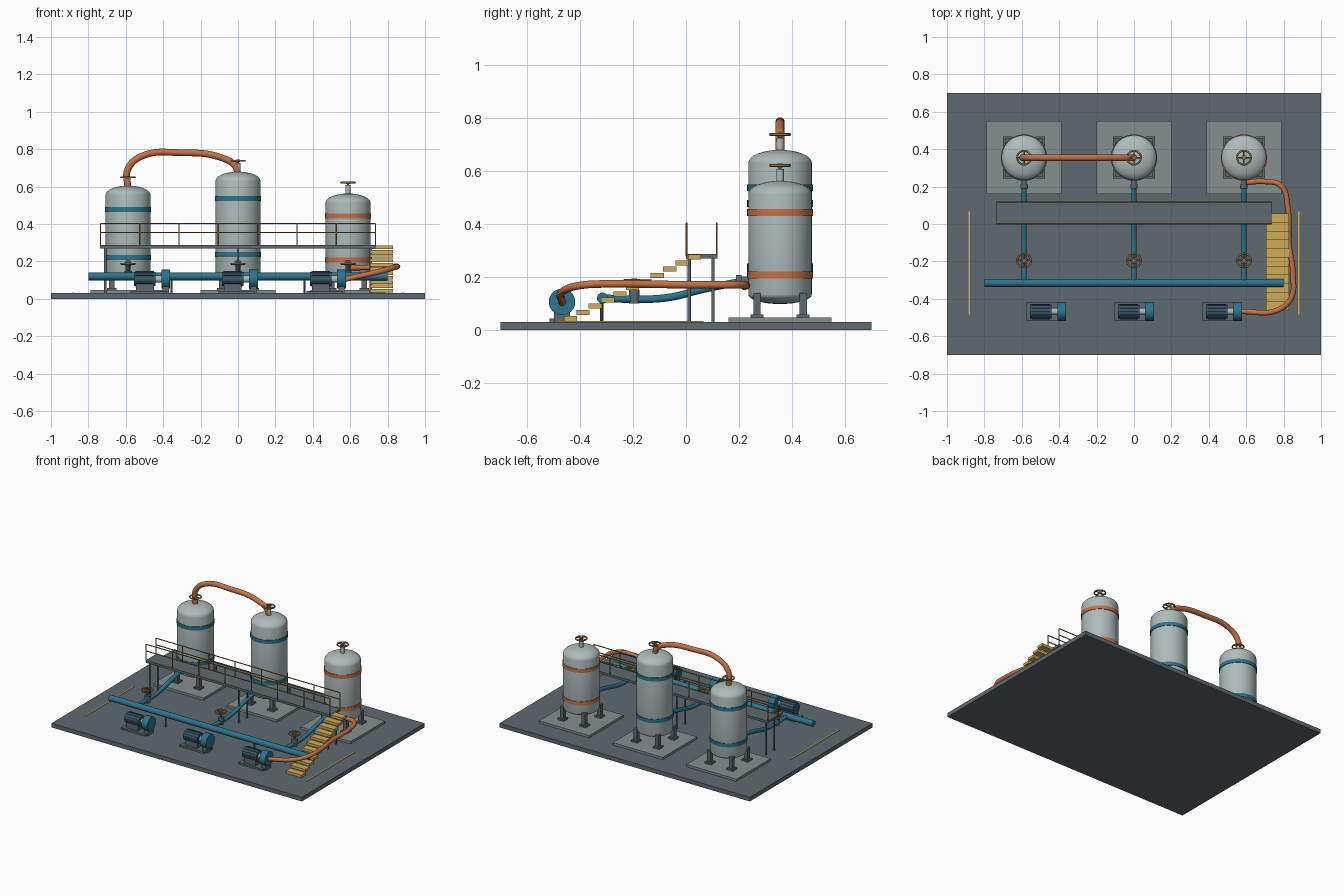
import bpy, bmesh, math
from math import sin, cos, pi
from mathutils import Vector

if "Cube" in bpy.data.objects:
    bpy.data.objects.remove(bpy.data.objects["Cube"])


def mat(name, r, g, b):
    m = bpy.data.materials.new(name)
    m.diffuse_color = [(c / 255) ** 2.2 for c in (r, g, b)] + [1]
    m.use_nodes = True
    m.node_tree.nodes["Principled BSDF"].inputs["Base Color"].default_value = m.diffuse_color
    return m


STEEL = mat("dark_steel", 94, 105, 111)
CONCRETE = mat("concrete", 133, 142, 141)
SHELL = mat("tank_shell", 172, 186, 185)
TEAL = mat("teal", 48, 116, 140)
ORANGE = mat("orange", 196, 113, 72)
YELLOW = mat("yellow", 208, 170, 88)
BRASS = mat("brass", 160, 124, 70)
NAVY = mat("motor_blue", 58, 88, 106)


def add(name, verts, faces, m, smooth=False):
    me = bpy.data.meshes.new(name)
    me.from_pydata(verts, [], faces)
    bm = bmesh.new()
    bm.from_mesh(me)
    bmesh.ops.recalc_face_normals(bm, faces=bm.faces)
    bm.to_mesh(me)
    bm.free()
    me.materials.append(m)
    ob = bpy.data.objects.new(name, me)
    bpy.context.collection.objects.link(ob)
    if smooth:
        bpy.ops.object.select_all(action='DESELECT')
        ob.select_set(True)
        bpy.context.view_layer.objects.active = ob
        bpy.ops.object.shade_smooth_by_angle(angle=math.radians(35))
    return ob


def box(name, x0, x1, y0, y1, z0, z1, m):
    v = [(x, y, z) for x in (x0, x1) for y in (y0, y1) for z in (z0, z1)]
    f = [(0, 1, 3, 2), (4, 6, 7, 5), (0, 4, 5, 1), (2, 3, 7, 6), (0, 2, 6, 4), (1, 5, 7, 3)]
    return add(name, v, f, m)


def lathe(name, origin, axis, profile, m, n=40):
    """Spin (radius, height) points round an axis and cap both ends."""
    q = Vector((0, 0, 1)).rotation_difference(Vector(axis))
    o = Vector(origin)
    v = [o + q @ Vector((r * cos(2 * pi * i / n), r * sin(2 * pi * i / n), h))
         for r, h in profile for i in range(n)]
    f = [(k * n + i, k * n + (i + 1) % n, (k + 1) * n + (i + 1) % n, (k + 1) * n + i)
         for k in range(len(profile) - 1) for i in range(n)]
    f += [tuple(range(n)), tuple(range(len(v) - n, len(v)))]
    return add(name, v, f, m, True)


def rod(name, a, b, r, m, n=16):
    d = Vector(b) - Vector(a)
    return lathe(name, a, d.normalized(), [(r, 0), (r, d.length)], m, n)


def pipe(name, pts, r, m):
    cu = bpy.data.curves.new(name, 'CURVE')
    cu.dimensions = '3D'
    cu.bevel_depth, cu.bevel_resolution, cu.resolution_u = r, 5, 10
    cu.use_fill_caps = True
    s = cu.splines.new('BEZIER')
    s.bezier_points.add(len(pts) - 1)
    for bp, p in zip(s.bezier_points, pts):
        bp.co = p
        bp.handle_left_type = bp.handle_right_type = 'AUTO'
    cu.materials.append(m)
    ob = bpy.data.objects.new(name, cu)
    bpy.context.collection.objects.link(ob)


def handwheel(name, x, y, z):
    bpy.ops.mesh.primitive_torus_add(location=(x, y, z), major_radius=0.037, minor_radius=0.005,
                                     major_segments=28, minor_segments=8)
    ob = bpy.context.object
    ob.name = name + "_rim"
    ob.data.materials.append(BRASS)
    bpy.ops.object.shade_smooth()
    rod(name + "_spoke_x", (x - 0.037, y, z), (x + 0.037, y, z), 0.004, BRASS, 8)
    rod(name + "_spoke_y", (x, y - 0.037, z), (x, y + 0.037, z), 0.004, BRASS, 8)
    rod(name + "_hub", (x, y, z - 0.007), (x, y, z + 0.007), 0.01, BRASS, 12)


# ground slab and painted lines
box("ground_slab", -1, 1, -0.7, 0.7, 0, 0.03, STEEL)
for s in (-1, 1):
    box("floor_line", s * 0.882 - 0.004, s * 0.882 + 0.004, -0.485, 0.067, 0.029, 0.033, YELLOW)

# tanks: x, top height, band heights, band colour
TY, R, BOT = 0.355, 0.12, 0.098
for x, top, bands, bm_col in ((-0.588, 0.605, (0.22, 0.477), TEAL),
                              (0, 0.68, (0.237, 0.537), TEAL),
                              (0.588, 0.563, (0.208, 0.443), ORANGE)):
    box("plinth", x - 0.2, x + 0.2, TY - 0.195, TY + 0.195, 0.03, 0.047, CONCRETE)
    arc = [i * pi / 16 for i in range(9)]
    prof = [(max(R * sin(a), 0.001), BOT + 0.036 * (1 - cos(a))) for a in arc]
    prof += [(max(R * cos(a), 0.001), top - 0.05 + 0.05 * sin(a)) for a in arc]
    lathe("tank_shell", (x, TY, 0), (0, 0, 1), prof, SHELL, 48)
    for h in bands:
        lathe("tank_band", (x, TY, h), (0, 0, 1), [(R - .004, -.013), (R + .004, -.013),
              (R + .004, .013), (R - .004, .013)], bm_col, 48)
    for sx in (-1, 1):
        for sy in (-1, 1):
            lx, ly = x + sx * 0.087, TY + sy * 0.087
            box("tank_leg", lx - .014, lx + .014, ly - .014, ly + .014, 0.047, 0.14, STEEL)
            box("tank_foot", lx - .025, lx + .025, ly - .025, ly + .025, 0.046, 0.058, STEEL)
    # top nozzle with handwheel
    rod("top_nozzle", (x, TY, top - 0.01), (x, TY, top + 0.045), 0.014, SHELL)
    rod("top_stem", (x, TY, top + 0.03), (x, TY, top + 0.058), 0.006, STEEL, 10)
    handwheel("top_wheel", x, TY, top + (0.045 if x < -0.1 else 0.058))
    # front outlet, branch pipe and valve
    rod("outlet_nozzle", (x, TY - 0.1, 0.188), (x, TY - 0.155, 0.188), 0.014, STEEL)
    rod("outlet_flange", (x, TY - 0.145, 0.188), (x, TY - 0.166, 0.188), 0.02, STEEL)
    pipe("branch_pipe", [(x, 0.22, 0.185), (x, 0.07, 0.155), (x, -0.07, 0.122),
                         (x, -0.19, 0.116), (x, -0.313, 0.12)], 0.0145, TEAL)
    rod("valve_body", (x, -0.195, 0.1), (x, -0.195, 0.15), 0.02, STEEL)
    rod("valve_stem", (x, -0.195, 0.145), (x, -0.195, 0.19), 0.007, STEEL, 10)
    handwheel("valve_wheel", x, -0.195, 0.187)

# manifold on its stands
rod("manifold", (-0.8, -0.315, 0.12), (0.8, -0.315, 0.12), 0.021, TEAL, 24)
for x in (-0.355, 0.355):
    rod("manifold_stand", (x, -0.318, 0.03), (x, -0.318, 0.11), 0.006, STEEL, 10)

# orange transfer lines
pipe("overhead_pipe", [(-0.59, TY, 0.6), (-0.59, TY, 0.69), (-0.52, TY, 0.76), (-0.3, TY, 0.781),
                       (-0.09, TY, 0.755), (-0.015, TY, 0.71), (0, TY, 0.66)], 0.018, ORANGE)
pipe("side_hose", [(0.585, 0.22, 0.165), (0.70, 0.227, 0.168), (0.785, 0.205, 0.17),
                   (0.822, 0.09, 0.17), (0.828, -0.1, 0.172), (0.85, -0.27, 0.174),
                   (0.838, -0.4, 0.168), (0.76, -0.463, 0.147), (0.575, -0.468, 0.105)],
     0.0145, ORANGE)

# walkway with posts and railings
box("walkway_deck", -0.737, 0.737, 0, 0.118, 0.27, 0.287, STEEL)
for x in (-0.71, 0, 0.71):
    for y in (0.012, 0.102):
        rod("walkway_post", (x, y, 0.03), (x, y, 0.275), 0.0065, STEEL, 12)
for y in (0.002, 0.116):
    for z in (0.355, 0.403):
        rod("rail", (-0.735, y, z), (0.735, y, z), 0.0035, BRASS, 8)
    for i in range(8):
        x = -0.735 + i * 0.21
        rod("rail_post", (x, y, 0.28), (x, y, 0.403), 0.0035, BRASS, 8)

# stair treads
for i in range(11):
    y, z = -0.436 + i * 0.0468, 0.043 + i * 0.0233
    box("stair_tread", 0.705, 0.828, y - .025, y + .025, z - 0.0095, z + 0.0095, YELLOW)

# pumps with ribbed motors
PY, PZ = -0.468, 0.106
for x in (-0.47, 0, 0.47):
    box("pump_skid", x - 0.105, x + 0.09, PY - 0.047, PY + 0.047, 0.03, 0.043, STEEL)
    box("motor_foot", x - 0.075, x + 0.02, PY - 0.03, PY + 0.03, 0.04, 0.08, STEEL)
    rod("motor", (x - 0.085, PY, PZ), (x + 0.03, PY, PZ), 0.038, NAVY, 28)
    for k in range(12):
        a = k * pi / 6
        d = Vector((0, cos(a), sin(a))) * 0.039 + Vector((x, PY, PZ))
        rod("motor_rib", d - Vector((0.078, 0, 0)), d + Vector((0.022, 0, 0)), 0.003, NAVY, 6)
    rod("coupling", (x + 0.025, PY, PZ), (x + 0.065, PY, PZ), 0.018, SHELL, 20)
    rod("pump_casing", (x + 0.06, PY, PZ), (x + 0.107, PY, PZ), 0.05, TEAL, 32)
    box("casing_foot", x + 0.067, x + 0.1, PY - 0.03, PY + 0.03, 0.03, 0.075, STEEL)
